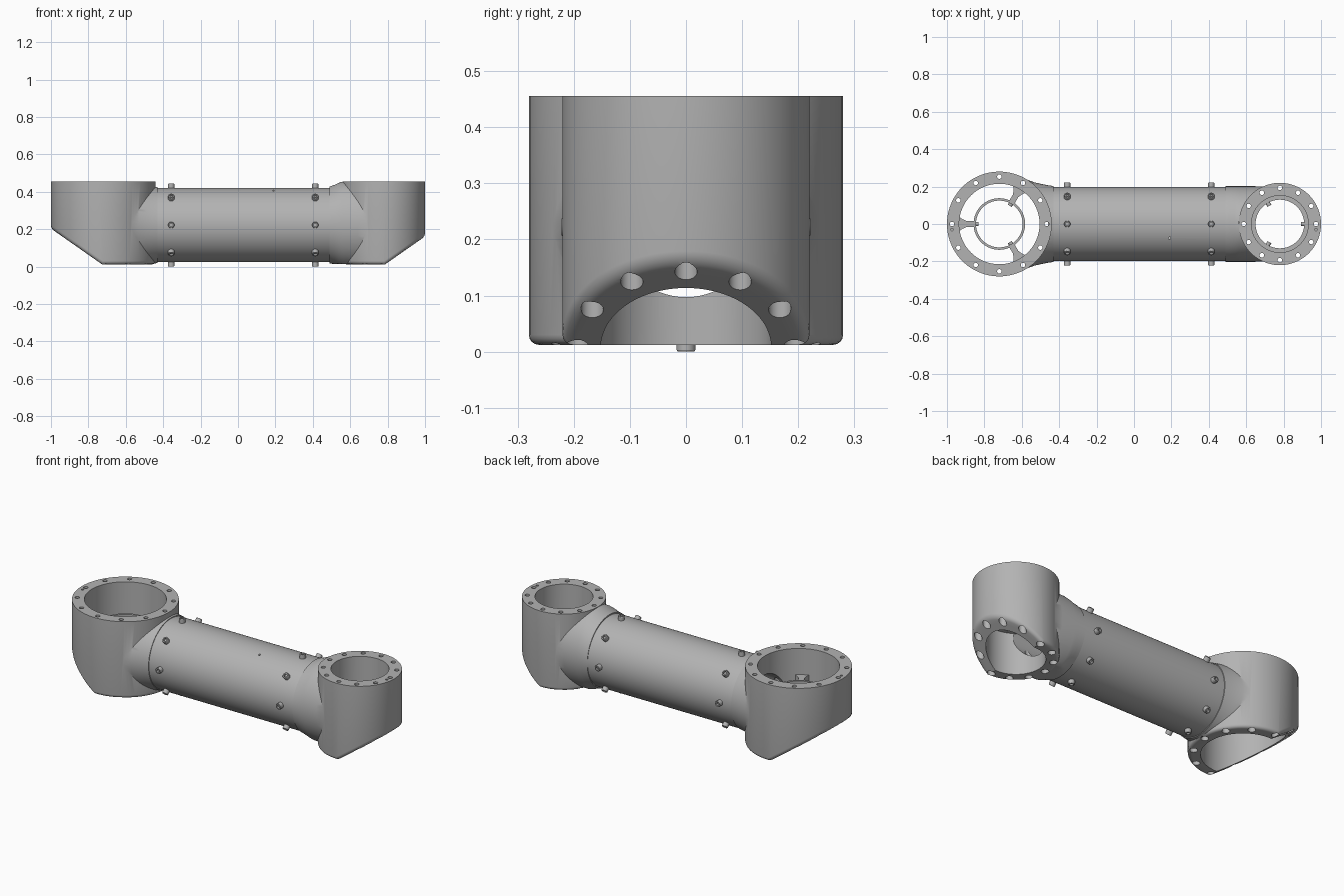
import bpy, bmesh
from math import sin, cos, pi, radians
from mathutils import Matrix, Vector

if "Cube" in bpy.data.objects:
    bpy.data.objects.remove(bpy.data.objects["Cube"])

AXIS_Z = 0.222             # height of the tube axis
BASE, TOP = 0.012, 0.456   # housing bottom and top

metal = bpy.data.materials.new("grey metal")
metal.use_nodes = True
GREY = (0.45, 0.45, 0.45, 1)
metal.diffuse_color = GREY
bsdf = next(n for n in metal.node_tree.nodes if n.type == "BSDF_PRINCIPLED")
bsdf.inputs["Base Color"].default_value = GREY


def ring(r, z, n=24, x=0, y=0):
    return [Vector((x + r * cos(2 * pi * i / n), y + r * sin(2 * pi * i / n), z)) for i in range(n)]


def section(x, ry, rz, n=96):
    """Ellipse across the tube axis, kept between the housing's flat ends."""
    pts = [(ry * cos(2 * pi * i / n), AXIS_Z + rz * sin(2 * pi * i / n)) for i in range(n)]
    return [Vector((x, y, min(max(z, BASE + 0.002), TOP - 0.002))) for y, z in pts]


def loft(bm, rings, closed=False, matrix=Matrix()):
    rows = [[bm.verts.new(matrix @ p) for p in r] for r in rings]
    pairs = list(zip(rows, rows[1:]))
    if closed:
        pairs.append((rows[-1], rows[0]))
    else:
        bm.faces.new(rows[0])
        bm.faces.new(rows[-1])
    for a, b in pairs:
        for i in range(len(a)):
            j = (i + 1) % len(a)
            bm.faces.new((a[i], a[j], b[j], b[i]))


def finish(bm, name):
    bmesh.ops.recalc_face_normals(bm, faces=bm.faces[:])
    mesh = bpy.data.meshes.new(name)
    bm.to_mesh(mesh)
    bm.free()
    mesh.materials.append(metal)
    obj = bpy.data.objects.new(name, mesh)
    bpy.context.collection.objects.link(obj)
    return obj


def solid(name, rings, closed=False):
    bm = bmesh.new()
    loft(bm, rings, closed)
    return finish(bm, name)


def select(obj):
    bpy.ops.object.select_all(action="DESELECT")
    obj.select_set(True)
    bpy.context.view_layer.objects.active = obj


def boolean(obj, other, operation="DIFFERENCE"):
    mod = obj.modifiers.new("boolean", "BOOLEAN")
    mod.operation, mod.solver, mod.object = operation, "EXACT", other
    select(obj)
    bpy.ops.object.modifier_apply(modifier=mod.name)
    bpy.data.objects.remove(other)


def smooth(obj):
    select(obj)
    bpy.ops.object.shade_smooth_by_angle(angle=radians(32))


def passage():
    """Cable passage running along the whole arm."""
    return solid("passage_cutter", [section(x, 0.125, 0.125, 64) for x in (-0.72, 0.78)])


def housing(name, cx, side, radius, bore, bolt_radius, neck):
    # Cylinder with its outer lower side cut at a slant
    bm = bmesh.new()
    loft(bm, [ring(radius, z, 96, cx) for z in (BASE, TOP)])
    bmesh.ops.recalc_face_normals(bm, faces=bm.faces[:])
    bmesh.ops.bisect_plane(bm, geom=bm.verts[:] + bm.edges[:] + bm.faces[:],
                           plane_co=(cx + side * 0.007, 0, BASE),
                           plane_no=(side * 0.7, 0, -1), clear_outer=True)
    bmesh.ops.holes_fill(bm, edges=[e for e in bm.edges if e.is_boundary])
    bmesh.ops.recalc_face_normals(bm, faces=bm.faces[:])
    bm.normal_update()
    # Rounded lower rim
    rim = []
    for e in bm.edges:
        low, high = sorted(f.normal.z for f in e.link_faces)
        if low < -0.3 and abs(high) < 0.3:
            rim.append(e)
    bmesh.ops.bevel(bm, geom=rim, offset=0.018, segments=4, profile=0.5,
                    affect="EDGES", clamp_overlap=False)
    body = finish(bm, name)

    boolean(body, solid("neck", [section(*s) for s in neck]), "UNION")
    boolean(body, solid("bore_cutter", [ring(bore, z, 96, cx) for z in (-0.1, 0.6)]))
    boolean(body, passage())

    # Twelve stepped bolt holes and a locating hole in the top rim
    bm = bmesh.new()
    for i in range(12):
        a = i * pi / 6
        x, y = cx + bolt_radius * cos(a), bolt_radius * sin(a)
        steps = [(0.02, -0.1), (0.02, 0.36), (0.012, 0.36), (0.012, 0.6)]
        loft(bm, [ring(r, z, 20, x, y) for r, z in steps])
    loft(bm, [ring(0.007, z, 12, cx + side * bolt_radius, -0.03) for z in (0.42, 0.6)])
    boolean(body, finish(bm, "bolt_hole_cutter"))
    smooth(body)


def inner_ring(name, cx, inner, outer, low, high):
    profile = [(inner, low), (outer, low), (outer, high), (inner, high)]
    smooth(solid(name, [ring(r, z, 64, cx) for r, z in profile], closed=True))


def pegs(name, cx, angles, z):
    bm = bmesh.new()
    for a in angles:
        m = Matrix.Translation((cx, 0, z)) @ Matrix.Rotation(radians(a), 4, "Z") @ Matrix.Rotation(pi / 2, 4, "Y")
        loft(bm, [ring(0.012, d, 16) for d in (0.112, 0.145)], matrix=m)
    smooth(finish(bm, name))


# Housings with their necks
housing("large_housing", -0.72, -1, 0.28, 0.215, 0.253,
        [(-0.43, 0.203, 0.203), (-0.46, 0.207, 0.208), (-0.49, 0.213, 0.215),
         (-0.53, 0.222, 0.222), (-0.57, 0.236, 0.226), (-0.61, 0.248, 0.228), (-0.68, 0.255, 0.228)])
housing("small_housing", 0.78, 1, 0.22, 0.152, 0.193,
        [(0.49, 0.202, 0.206), (0.515, 0.202, 0.214), (0.54, 0.202, 0.226),
         (0.56, 0.202, 0.232), (0.64, 0.202, 0.235), (0.74, 0.2, 0.235)])

# Hollow tube with a small drain hole
tube = solid("tube", [section(x, 0.199, 0.199) for x in (-0.46, 0.53)])
boolean(tube, passage())
boolean(tube, solid("drain_cutter", [ring(0.006, z, 12, 0.19, -0.075) for z in (0.25, 0.6)]))
smooth(tube)

# Socket screws around both ends of the tube
bm = bmesh.new()
for x in (-0.357, 0.413):
    for i in range(8):
        m = Matrix.Translation((x, 0, AXIS_Z)) @ Matrix.Rotation(i * pi / 4, 4, "X")
        head = [(0.017, 0.18), (0.017, 0.219), (0.015, 0.222), (0.009, 0.222), (0.009, 0.21)]
        loft(bm, [ring(r, z, 18) for r, z in head], matrix=m)
smooth(finish(bm, "tube_screws"))

# Rings inside the bores
inner_ring("large_inner_ring", -0.72, 0.125, 0.138, 0.26, 0.31)
inner_ring("small_inner_ring", 0.78, 0.13, 0.156, 0.25, 0.285)
pegs("large_ring_pegs", -0.72, (60, 180, 300), 0.285)
pegs("small_ring_pegs", 0.78, (0, 120, 240), 0.267)

# Flared spokes holding the large ring
bm = bmesh.new()
half = [(0.13, 0.016), (0.175, 0.016), (0.197, 0.026), (0.222, 0.042)]
outline = half + [(r, -w) for r, w in reversed(half)]
for a in (60, 180, 300):
    m = Matrix.Translation((-0.72, 0, 0)) @ Matrix.Rotation(radians(a), 4, "Z")
    loft(bm, [[Vector((r, w, z)) for r, w in outline] for z in (0.265, 0.305)], matrix=m)
smooth(finish(bm, "ring_spokes"))
